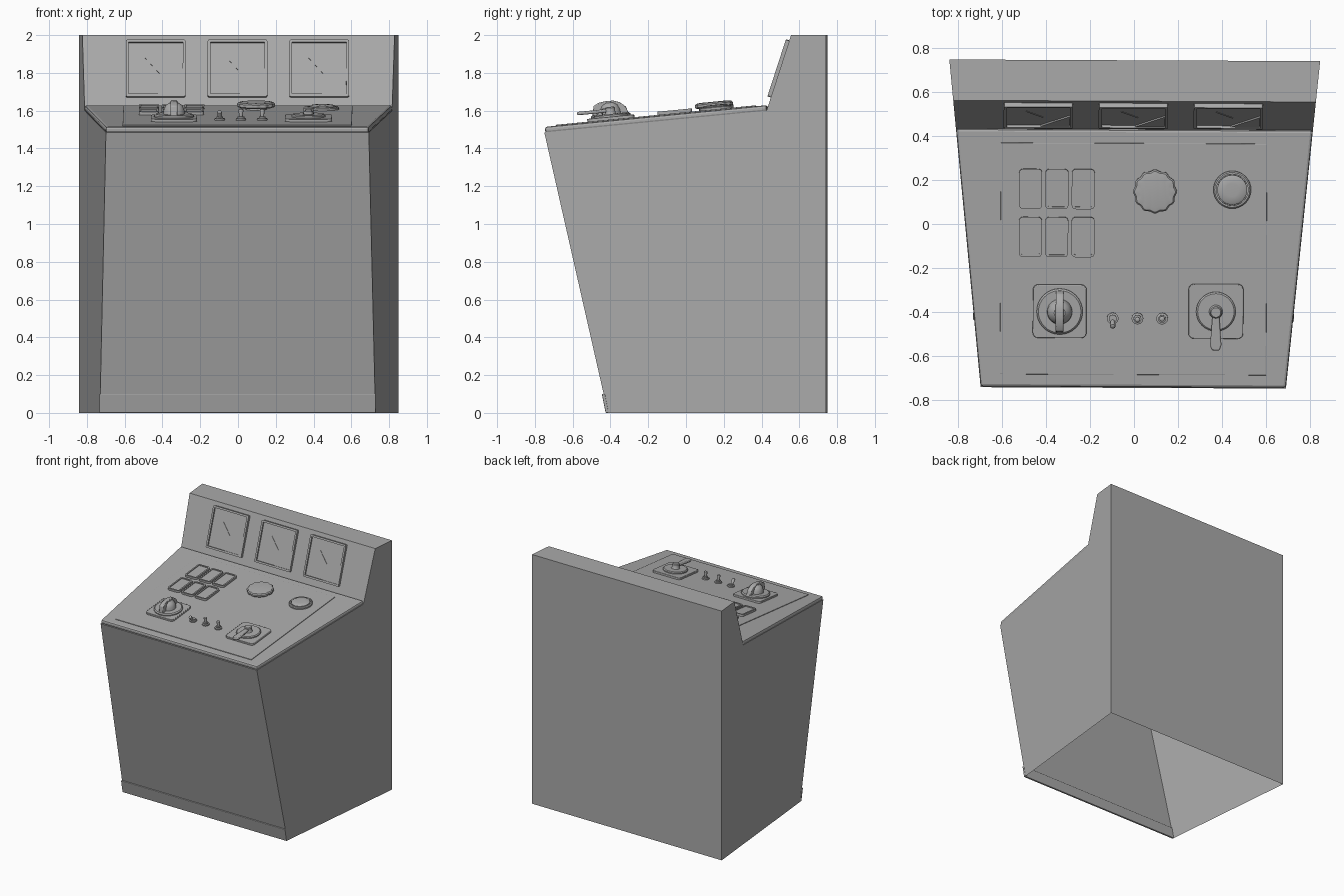
import bpy, bmesh, math
from mathutils import Matrix, Vector

cube = bpy.data.objects.get("Cube")
if cube:
    bpy.data.objects.remove(cube, do_unlink=True)

grey = bpy.data.materials.new("plain_grey")
grey.use_nodes = True
grey.diffuse_color = (0.4, 0.4, 0.4, 1)
grey.node_tree.nodes["Principled BSDF"].inputs["Base Color"].default_value = (0.4, 0.4, 0.4, 1)

# Working planes: whole cabinet, sloping desk, leaning gauge wall
TURN = Matrix.Rotation(-0.0045, 4, 'Z')
DESK = TURN @ Matrix.Translation((0, 0, 1.587)) @ Matrix.Rotation(math.radians(5.57), 4, 'X')
WALL = TURN @ Matrix.Translation((0, 0.5015, 1.82)) @ Matrix.Rotation(math.radians(72), 4, 'X')


def finish(name, bm, frame, bevel=0.0, smooth=False):
    bmesh.ops.recalc_face_normals(bm, faces=bm.faces[:])
    mesh = bpy.data.meshes.new(name)
    bm.to_mesh(mesh)
    bm.free()
    mesh.materials.append(grey)
    obj = bpy.data.objects.new(name, mesh)
    bpy.context.collection.objects.link(obj)
    obj.matrix_world = frame
    if bevel:
        mod = obj.modifiers.new("edge_bevel", 'BEVEL')
        mod.width, mod.segments, mod.limit_method = bevel, 2, 'ANGLE'
    if smooth:
        bpy.ops.object.select_all(action='DESELECT')
        obj.select_set(True)
        bpy.context.view_layer.objects.active = obj
        bpy.ops.object.shade_smooth_by_angle(angle=math.radians(35))
    return obj


def prism(name, outline, z0, z1, frame, bevel=0.0, rim=0.0, sink=0.0, smooth=False):
    """Extrude an outline; optionally inset the top and sink it to leave a rim."""
    bm = bmesh.new()
    low = [bm.verts.new((x, y, z0)) for x, y in outline]
    high = [bm.verts.new((x, y, z1)) for x, y in outline]
    n = len(outline)
    bm.faces.new(low[::-1])
    top = bm.faces.new(high)
    for i in range(n):
        j = (i + 1) % n
        bm.faces.new((low[i], low[j], high[j], high[i]))
    if rim:
        bm.normal_update()
        bmesh.ops.inset_region(bm, faces=[top], thickness=rim)
        if sink:
            ring = bmesh.ops.extrude_discrete_faces(bm, faces=[top])["faces"][0]
            bmesh.ops.translate(bm, verts=ring.verts[:], vec=(0, 0, -sink))
    return finish(name, bm, frame, bevel, smooth)


def rounded(cx, cy, w, h, r, steps=4):
    pts = []
    for k, (sx, sy) in enumerate(((1, 1), (-1, 1), (-1, -1), (1, -1))):
        for s in range(steps + 1):
            a = math.pi / 2 * (k + s / steps)
            pts.append((cx + sx * (w / 2 - r) + r * math.cos(a),
                        cy + sy * (h / 2 - r) + r * math.sin(a)))
    return pts


def box(x0, x1, y0, y1):
    return [(x0, y0), (x1, y0), (x1, y1), (x0, y1)]


def lathe(name, profile, frame, sides=32, wave=0.0, lobes=12):
    """Spin a radius/height profile into a closed solid, with an optional scalloped edge."""
    bm = bmesh.new()
    rings = []
    for r, z in profile:
        ring = []
        for i in range(sides):
            a = math.tau * i / sides
            rr = r * (1 + wave * math.cos(lobes * a))
            ring.append(bm.verts.new((rr * math.cos(a), rr * math.sin(a), z)))
        rings.append(ring)
    for a, b in zip(rings, rings[1:]):
        for i in range(sides):
            j = (i + 1) % sides
            bm.faces.new((a[i], a[j], b[j], b[i]))
    bm.faces.new(rings[0][::-1])
    bm.faces.new(rings[-1])
    return finish(name, bm, frame, smooth=True)


def at(x, y, z=0.0):
    return DESK @ Matrix.Translation((x, y, z))


def half_width(y):
    return 0.845 - 0.1 * (0.745 - y)


# Cabinet shell: side profile swept between tapering walls, open underneath
profile = [(-0.41, 0), (-0.747, 1.485), (0.43, 1.60), (0.56, 2), (0.746, 2), (0.746, 0)]
bm = bmesh.new()
left, right = ([bm.verts.new((s * half_width(y), y, z)) for y, z in profile] for s in (1, -1))
bm.faces.new(left)
bm.faces.new(right[::-1])
for i in range(len(profile) - 1):
    bm.faces.new((left[i], right[i], right[i + 1], left[i + 1]))
finish("cabinet_shell", bm, TURN)

# Kick plate along the foot of the front, leaning with it
bm = bmesh.new()
bmesh.ops.create_cube(bm, size=1, matrix=Matrix.Diagonal((1.462, 0.016, 0.1, 1)))
bmesh.ops.translate(bm, verts=bm.verts[:], vec=(0, -0.414, 0.05))
for v in bm.verts:
    v.co.y -= 0.2 * v.co.z
finish("kick_plate", bm, TURN, 0.003)

# Desk slab and control panel
f, b = half_width(-0.747), half_width(0.43)
prism("desk_slab", [(-f, -0.748), (f, -0.748), (b, 0.432), (-b, 0.432)], -0.034, 0.0, DESK, 0.012)
prism("control_panel", box(-0.608, 0.605, -0.69, 0.37), -0.01, 0.005, DESK, 0.002)

# Gauges: sunken frame, needle and corner cover
for i in range(3):
    frame = WALL @ Matrix.Translation((0.433 * (i - 1) - 0.005, 0, 0))
    tag = ("right", "middle", "left")[i]
    prism(tag + "_gauge_frame", rounded(0, 0, 0.316, 0.316, 0.008, 2), -0.005, 0.02, frame, rim=0.015, sink=0.012)
    prism(tag + "_gauge_corner_cover", [(0.143, 0.0), (0.01, -0.143), (0.143, -0.143)], 0.005, 0.015, frame)
    tip, root = Vector((-0.055, 0.06)), Vector((0.02, -0.025))
    side = (root - tip).orthogonal().normalized() * 0.002
    prism(tag + "_gauge_needle", [tip - side, root - side, root + side, tip + side], 0.006, 0.011, frame)

# Push buttons in two rows of three
for row, y in enumerate((0.16, -0.06)):
    for col in range(3):
        x = -0.472 + 0.12 * col
        name = f"push_button_{row + 1}_{col + 1}"
        prism(name, rounded(x, y, 0.105, 0.183, 0.018), 0, 0.022, DESK, rim=0.011, sink=0.006, smooth=True)

# Scalloped hand knob
lathe("scalloped_knob", [(0.055, 0), (0.055, 0.014), (0.09, 0.016), (0.097, 0.022), (0.097, 0.036),
                         (0.09, 0.043), (0.07, 0.046)], at(0.095, 0.152), 96, 0.035)

# Round push button with collar
lathe("round_button_collar", [(0.086, 0), (0.086, 0.015), (0.08, 0.02), (0.072, 0.02), (0.072, 0.01)], at(0.447, 0.16))
lathe("round_button", [(0.068, 0), (0.068, 0.022), (0.06, 0.027), (0.03, 0.029)], at(0.447, 0.16))

# Rotary selector: plate, dial, hub and upright blade grip
X, Y = -0.337, -0.4
prism("selector_plate", rounded(X, Y, 0.245, 0.245, 0.025), 0, 0.02, DESK, 0.003, smooth=True)
lathe("selector_dial", [(0.105, 0.01), (0.105, 0.028), (0.097, 0.035)], at(X, Y))
lathe("selector_hub", [(0.058, 0.03), (0.055, 0.055), (0.045, 0.08), (0.025, 0.094)], at(X, Y))
blade = [(-0.096, 0.03), (0.096, 0.03), (0.085, 0.065), (0.055, 0.092), (0.02, 0.104),
         (-0.02, 0.104), (-0.055, 0.1), (-0.085, 0.085)]
stand = Matrix(((0, 0, 1, 0), (1, 0, 0, 0), (0, 1, 0, 0), (0, 0, 0, 1)))
prism("selector_grip", blade, -0.018, 0.018, at(X, Y) @ stand, 0.005, smooth=True)

# Lever switch: plate, dial, post and swinging arm
X, Y = 0.375, -0.397
prism("lever_plate", rounded(X, Y, 0.25, 0.25, 0.025), 0, 0.02, DESK, 0.003, smooth=True)
lathe("lever_dial", [(0.09, 0.01), (0.09, 0.028), (0.083, 0.034)], at(X, Y))
lathe("lever_post", [(0.034, 0.03), (0.027, 0.04), (0.027, 0.066), (0.022, 0.072)], at(X, Y), 20)
arm = [(-0.013, 0.01), (-0.026, -0.15), (-0.018, -0.175), (0.018, -0.175), (0.026, -0.15), (0.013, 0.01)]
prism("lever_arm", arm, 0.044, 0.062, at(X, Y), 0.006, smooth=True)

# Toggle switches, the first one thrown forward
for i, lean in enumerate((32, 0, -4)):
    spot = at(-0.095 + 0.1125 * i, -0.432)
    lathe(f"toggle_nut_{i + 1}", [(0.027, 0), (0.027, 0.014), (0.018, 0.016), (0.018, 0.024)], spot, 12)
    lathe(f"toggle_stick_{i + 1}", [(0.008, 0.01), (0.013, 0.055), (0.012, 0.062), (0.006, 0.066)],
          spot @ Matrix.Rotation(math.radians(lean), 4, 'X'), 12)
